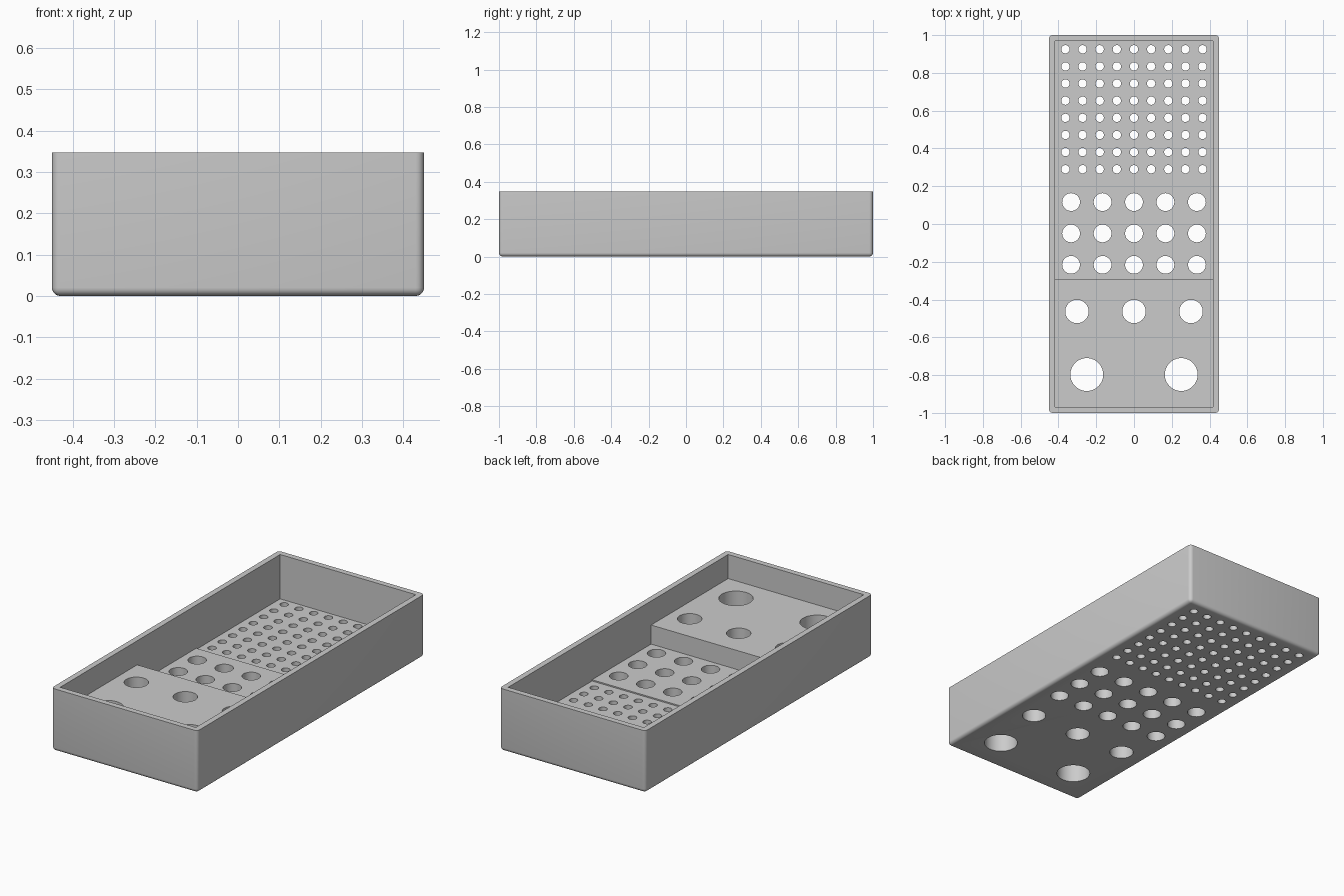
import bpy, bmesh, math
from mathutils import Matrix

if "Cube" in bpy.data.objects:
    bpy.data.objects.remove(bpy.data.objects["Cube"], do_unlink=True)

WIDTH, LENGTH, HEIGHT, WALL = 0.90, 2.0, 0.347, 0.032

grey = bpy.data.materials.new("plain grey")
grey.use_nodes = True
grey.diffuse_color = (0.6, 0.6, 0.6, 1)
grey.node_tree.nodes["Principled BSDF"].inputs["Base Color"].default_value = (0.6, 0.6, 0.6, 1)


def make_object(name, bm):
    bmesh.ops.recalc_face_normals(bm, faces=bm.faces)
    mesh = bpy.data.meshes.new(name)
    bm.to_mesh(mesh)
    bm.free()
    mesh.materials.append(grey)
    obj = bpy.data.objects.new(name, mesh)
    bpy.context.collection.objects.link(obj)
    return obj


def spread(half, count):
    """Evenly spaced positions from -half to half."""
    return [-half + 2 * half * i / (count - 1) for i in range(count)]


# Outer block, rounded on every edge except the top rim
bm = bmesh.new()
bmesh.ops.create_cube(bm, size=1, matrix=Matrix.Translation((0, 0, HEIGHT / 2))
                      @ Matrix.Diagonal((WIDTH, LENGTH, HEIGHT, 1)))
rounded = [e for e in bm.edges if any(v.co.z < HEIGHT / 2 for v in e.verts)]
bmesh.ops.bevel(bm, geom=rounded, offset=0.02, segments=5, profile=0.5, affect='EDGES')
tray = make_object("holder_tray", bm)

# Stepped pocket: side profile extruded across the inner width
inner_x, inner_y = WIDTH / 2 - WALL, LENGTH / 2 - WALL
top = HEIGHT + 0.1
profile = [(-inner_y, top), (-inner_y, 0.213), (-0.29, 0.213), (-0.29, 0.107),
           (0.23, 0.107), (0.23, 0.1), (inner_y, 0.1), (inner_y, top)]
bm = bmesh.new()
face = bm.faces.new([bm.verts.new((-inner_x, y, z)) for y, z in profile])
side = bmesh.ops.extrude_face_region(bm, geom=[face])["geom"]
bmesh.ops.translate(bm, vec=(2 * inner_x, 0, 0),
                    verts=[g for g in side if isinstance(g, bmesh.types.BMVert)])
pocket = make_object("pocket_cutter", bm)

# Through holes in four sizes: radius, sides, column positions, row positions
groups = [
    (0.022, 24, spread(0.363, 9), [0.6075 + d for d in spread(0.3175, 8)]),
    (0.047, 36, spread(0.333, 5), [-0.05 + d for d in spread(0.166, 3)]),
    (0.062, 40, spread(0.302, 3), [-0.463]),
    (0.087, 48, spread(0.25, 2), [-0.797]),
]
bm = bmesh.new()
for radius, sides, columns, rows in groups:
    for x in columns:
        for y in rows:
            bmesh.ops.create_cone(bm, cap_ends=True, segments=sides, radius1=radius,
                                  radius2=radius, depth=0.6,
                                  matrix=Matrix.Translation((x, y, 0.15)))
holes = make_object("hole_cutter", bm)

# Cut the tray, keep the result and discard the cutters
for cutter in (pocket, holes):
    cutter.hide_render = True
    mod = tray.modifiers.new(cutter.name, 'BOOLEAN')
    mod.operation, mod.solver, mod.object = 'DIFFERENCE', 'EXACT', cutter
bpy.context.view_layer.update()
graph = bpy.context.evaluated_depsgraph_get()
cut_mesh = bpy.data.meshes.new_from_object(tray.evaluated_get(graph))
tray.modifiers.clear()
tray.data = cut_mesh
cut_mesh.materials.clear()
cut_mesh.materials.append(grey)
for poly in cut_mesh.polygons:
    poly.material_index = 0
for cutter in (pocket, holes):
    bpy.data.objects.remove(cutter, do_unlink=True)

# Smooth the rounded edges and hole walls, keep the corners crisp
bpy.ops.object.select_all(action='DESELECT')
tray.select_set(True)
bpy.context.view_layer.objects.active = tray
bpy.ops.object.shade_smooth_by_angle(angle=math.radians(30))
